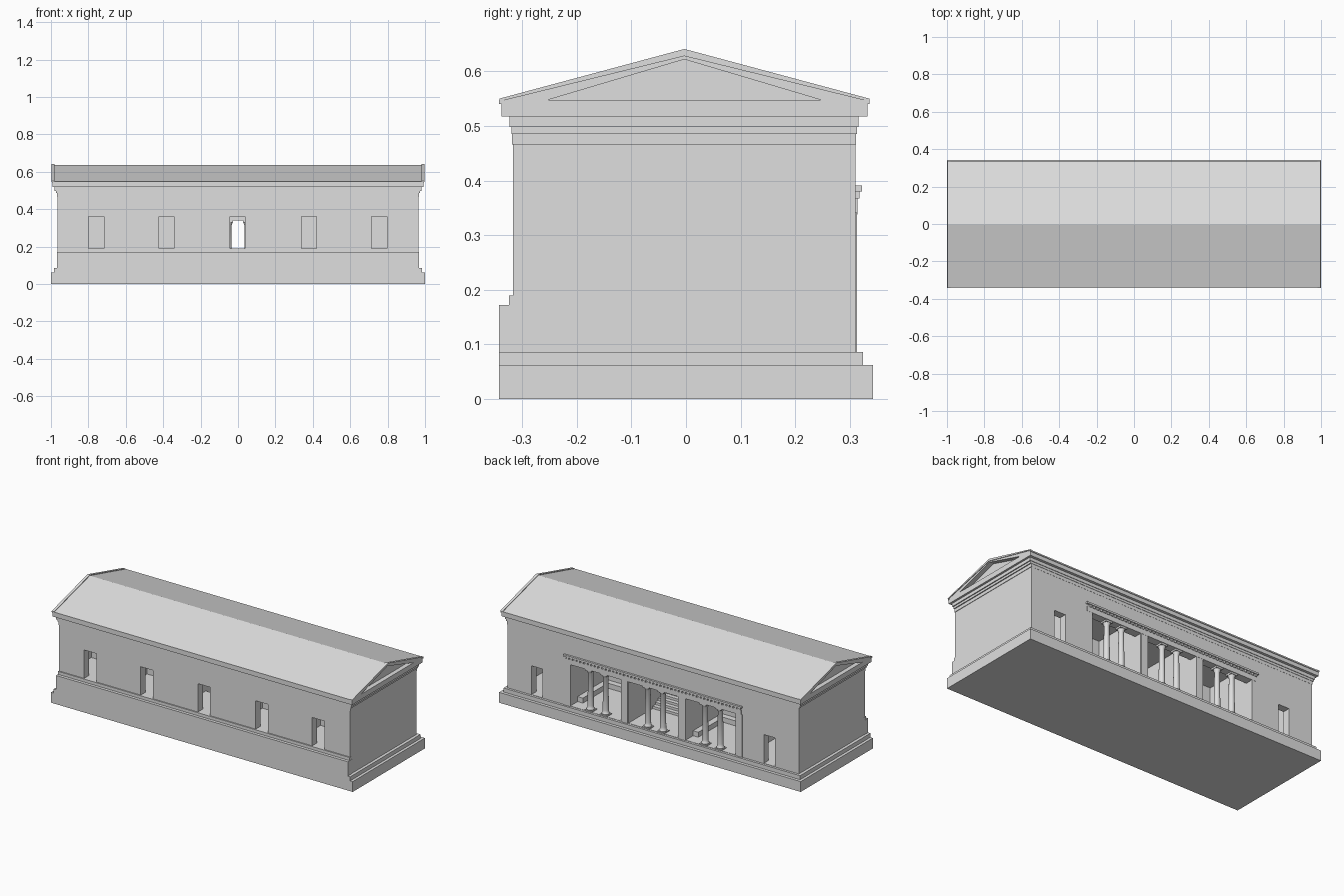
import bpy, bmesh, math
from mathutils import Matrix, Vector

cube = bpy.data.objects.get("Cube")
if cube:
    bpy.data.objects.remove(cube, do_unlink=True)

stone = bpy.data.materials.new("pale_grey_stone")
stone.use_nodes = True
COLOUR = (0.74, 0.74, 0.74, 1)
stone.diffuse_color = COLOUR
stone.node_tree.nodes["Principled BSDF"].inputs["Base Color"].default_value = COLOUR


def finish(bm, name):
    bmesh.ops.recalc_face_normals(bm, faces=bm.faces)
    mesh = bpy.data.meshes.new(name)
    bm.to_mesh(mesh)
    bm.free()
    mesh.materials.append(stone)
    ob = bpy.data.objects.new(name, mesh)
    bpy.context.collection.objects.link(ob)
    return ob


def boxes(name, spans):
    """One object from boxes given as (x0, x1), (y0, y1), (z0, z1)."""
    bm = bmesh.new()
    for span in spans:
        mid = Vector([(a + b) / 2 for a, b in span])
        size = Vector([abs(b - a) for a, b in span])
        bmesh.ops.create_cube(bm, size=1, matrix=Matrix.Translation(mid) @ Matrix.Diagonal(size).to_4x4())
    return finish(bm, name)


def box(name, x, y, z):
    return boxes(name, [(x, y, z)])


def prism(name, points, x0, x1):
    """Extrude a (y, z) outline along x."""
    bm = bmesh.new()
    face = bm.faces.new([bm.verts.new((x0, y, z)) for y, z in points])
    new = bmesh.ops.extrude_face_region(bm, geom=[face])["geom"]
    bmesh.ops.translate(bm, vec=(x1 - x0, 0, 0), verts=[v for v in new if isinstance(v, bmesh.types.BMVert)])
    return finish(bm, name)


def cut(target, cutter):
    cutter.hide_render = True
    mod = target.modifiers.new("cut", 'BOOLEAN')
    mod.operation = 'DIFFERENCE'
    mod.solver = 'EXACT'
    mod.object = cutter
    bpy.context.view_layer.objects.active = target
    bpy.ops.object.modifier_apply(modifier=mod.name)
    bpy.data.objects.remove(cutter, do_unlink=True)


FLOOR, UPPER, CEILING = 0.088, 0.19, 0.44

# Stepped base and front podium
box("base_plinth", (-1, 1), (-0.342, 0.342), (0, 0.062))
box("base_step", (-0.983, 0.983), (-0.342, 0.324), (0.062, 0.086))
box("front_podium", (-0.967, 0.967), (-0.342, -0.3), (0.08, 0.172))
box("front_podium_step", (-0.966, 0.966), (-0.324, -0.3), (0.172, UPPER))

# Hall walls, hollowed into rooms
hall = box("hall_walls", (-0.965, 0.965), (-0.317, 0.31), (0.07, 0.49))
bays = [(-0.165, 0.165), (0.215, 0.55), (-0.55, -0.215)]
corner_rooms = [(0.6, 0.92), (-0.92, -0.6)]
for room in bays + corner_rooms:
    centre = room == bays[0]
    cut(hall, box("cutter", room, (-0.1 if centre else -0.03, 0.265), (FLOOR, CEILING)))
    cut(hall, box("cutter", room, (-0.27, -0.05 if centre else -0.075), (UPPER, CEILING)))

# Front doors, back doors and colonnade openings
for x in (-0.757, -0.382, -0.003, 0.38, 0.755):
    cut(hall, box("cutter", (x - 0.041, x + 0.041), (-0.4, -0.25), (UPPER, 0.36)))
for x in (-0.77, 0.77):
    cut(hall, box("cutter", (x - 0.037, x + 0.037), (0.25, 0.4), (FLOOR, 0.26)))
for bay in bays:
    cut(hall, box("cutter", bay, (0.255, 0.4), (FLOOR, 0.368)))

# Stairs from the back court up to the front gallery
steps = 7
rise = (UPPER - FLOOR) / steps
boxes("central_stairs", [((-0.165, 0.165), (-0.105, 0.08 - i * 0.025), (FLOOR - 0.005, FLOOR + (i + 1) * rise))
                         for i in range(steps)])

# Low benches around the two side bays
bench = []
for x0, x1 in bays[1:]:
    z = (FLOOR - 0.005, FLOOR + 0.03)
    bench += [((x0, x1), (-0.03, 0.005), z),
              ((x0, x0 + 0.035), (0.005, 0.24), z),
              ((x1 - 0.035, x1), (0.005, 0.24), z)]
boxes("room_benches", bench)

# Columns: turned shafts with square bases and capitals
COLUMN_Y = 0.288
profile = [(0.0, 0.092), (0.022, 0.092), (0.023, 0.098), (0.018, 0.105),
           (0.0175, 0.12), (0.0145, 0.312), (0.018, 0.318), (0.021, 0.33), (0.0, 0.33)]


def column(name, x):
    bm = bmesh.new()
    verts = [bm.verts.new((r, 0, z)) for r, z in profile]
    edges = [bm.edges.new(pair) for pair in zip(verts, verts[1:])]
    bmesh.ops.spin(bm, geom=verts + edges, cent=(0, 0, 0), axis=(0, 0, 1), angle=math.tau, steps=16)
    bmesh.ops.remove_doubles(bm, verts=bm.verts, dist=0.0005)
    ob = finish(bm, name)
    ob.location = (x, COLUMN_Y, 0)
    bpy.ops.object.select_all(action='DESELECT')
    ob.select_set(True)
    bpy.context.view_layer.objects.active = ob
    bpy.ops.object.shade_smooth_by_angle(angle=math.radians(35))


def around(x, r, z):
    return ((x - r, x + r), (COLUMN_Y - r, COLUMN_Y + r), z)


column_xs = [s * x for x in (0.05, 0.33, 0.43) for s in (-1, 1)]
for i, x in enumerate(column_xs):
    column(f"column_{i + 1}", x)
boxes("column_bases", [around(x, 0.024, (0.084, 0.093)) for x in column_xs])
boxes("column_capitals", [around(x, 0.022, (0.328, 0.34)) for x in column_xs])

# Pier strips between the bays
boxes("pier_strips", [((x - 0.022, x + 0.022), (0.3, 0.313), (0.086, 0.342))
                      for x in (-0.57, -0.19, 0.19, 0.57)])

# Colonnade entablature: beam, dentils and cornice
box("colonnade_beam", (-0.585, 0.585), (0.265, 0.314), (0.338, 0.368))
teeth = 48
pitch = 1.16 / teeth
boxes("colonnade_dentils", [((-0.58 + i * pitch, -0.58 + (i + 0.55) * pitch), (0.305, 0.318), (0.367, 0.38))
                            for i in range(teeth)])
box("colonnade_cornice", (-0.59, 0.59), (0.3, 0.322), (0.38, 0.391))

# Stepped mouldings below the eaves
box("frieze_band", (-0.968, 0.968), (-0.319, 0.311), (0.466, 0.485))
box("frieze_moulding", (-0.974, 0.974), (-0.32, 0.313), (0.485, 0.498))
box("eaves_moulding", (-0.98, 0.98), (-0.323, 0.316), (0.498, 0.517))

# Gable roof with recessed pediments at both ends
MID = -0.003


def mirrored(half):
    """Close a half outline, from base to ridge, across the ridge line."""
    return [(MID - d, z) for d, z in half] + [(MID + d, z) for d, z in reversed(half) if d > 0]


roof = prism("gable_roof", mirrored([(0.335, 0.517), (0.335, 0.545), (0.338, 0.547), (0, 0.637)]), -0.992, 0.992)
tympanum = mirrored([(0.249, 0.548), (0, 0.622)])
for side in (-1, 1):
    cut(roof, prism("cutter", tympanum, side * 0.965, side * 1.05))

# Raised raking edges at the gable ends
rake = [(MID - 0.338, 0.545), (MID - 0.339, 0.55), (MID, 0.641), (MID + 0.339, 0.55),
        (MID + 0.338, 0.545), (MID, 0.628)]
for name, side in (("left", 1), ("right", -1)):
    prism(f"raking_edge_{name}", rake, side * 0.98, side * 0.996)

# Projecting lips along both long eaves
for name, side in (("front", -1), ("back", 1)):
    y = MID + side * 0.339
    box(f"eaves_lip_{name}", (-0.994, 0.994), (y - side * 0.01, y), (0.54, 0.548))
